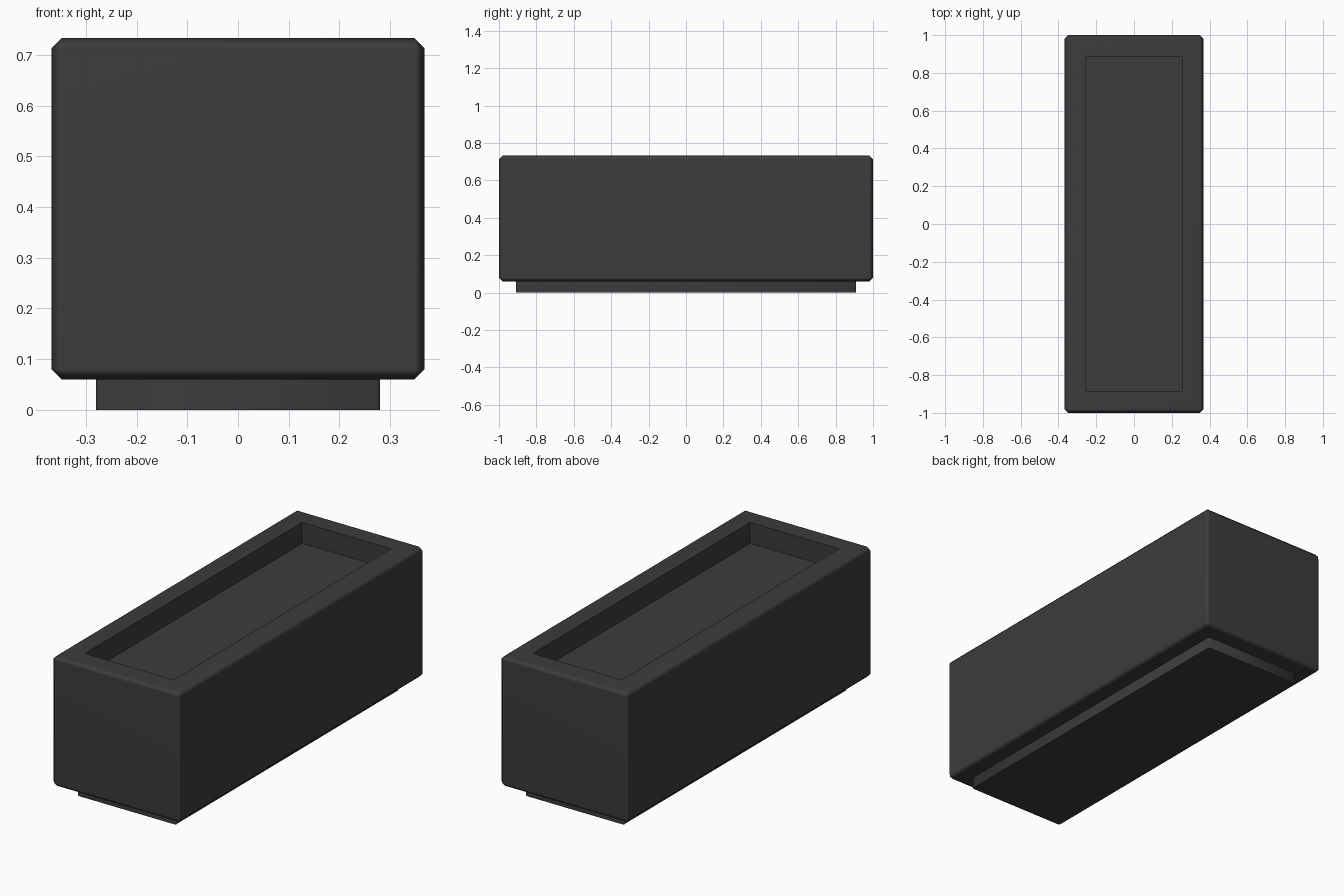
import bpy, bmesh
from mathutils import Matrix

cube = bpy.data.objects.get("Cube")
if cube:
    bpy.data.objects.remove(cube, do_unlink=True)

charcoal = bpy.data.materials.new("charcoal")
charcoal.use_nodes = True
colour = (0.045, 0.045, 0.045, 1)
charcoal.diffuse_color = colour
bsdf = charcoal.node_tree.nodes["Principled BSDF"]
bsdf.inputs["Base Color"].default_value = colour
bsdf.inputs["Roughness"].default_value = 0.8


def box(bm, hx, hy, z0, z1):
    """Add a box with half sizes hx, hy between two heights."""
    size = Matrix.Diagonal((2 * hx, 2 * hy, z1 - z0, 1))
    return bmesh.ops.create_cube(
        bm, size=1, matrix=Matrix.Translation((0, 0, (z0 + z1) / 2)) @ size)


def finish(bm, name, angle):
    mesh = bpy.data.meshes.new(name)
    bmesh.ops.recalc_face_normals(bm, faces=bm.faces)
    bm.to_mesh(mesh)
    bm.free()
    mesh.materials.append(charcoal)
    obj = bpy.data.objects.new(name, mesh)
    bpy.context.collection.objects.link(obj)
    bpy.ops.object.select_all(action='DESELECT')
    obj.select_set(True)
    bpy.context.view_layer.objects.active = obj
    bpy.ops.object.shade_smooth_by_angle(angle=angle)
    return obj


# Planter body: chamfered block with a recessed top
HX, HY, BOTTOM, TOP, WALL, DEPTH = 0.368, 1.0, 0.06, 0.733, 0.114, 0.11
bm = bmesh.new()
box(bm, HX, HY, BOTTOM, TOP)
top = max(bm.faces, key=lambda f: f.calc_center_median().z)
bmesh.ops.inset_region(bm, faces=[top], thickness=WALL, use_even_offset=True)
floor = bmesh.ops.extrude_discrete_faces(bm, faces=[top])["faces"][0]
bmesh.ops.translate(bm, verts=floor.verts, vec=(0, 0, -DEPTH))
outer = [e for e in bm.edges
         if all(abs(v.co.x) > HX - 0.01 for v in e.verts)]
bmesh.ops.bevel(bm, geom=outer, offset=0.02, segments=1, affect='EDGES')
body = finish(bm, "planter_body", 0.9)
weighted = body.modifiers.new("Weighted normals", 'WEIGHTED_NORMAL')
weighted.keep_sharp = True

# Soil bed: thin plate lying in the recess
bm = bmesh.new()
box(bm, HX - WALL, HY - WALL, TOP - DEPTH - 0.01, TOP - DEPTH + 0.002)
finish(bm, "soil_bed", 0.5)

# Plinth: recessed foot under the body
bm = bmesh.new()
box(bm, 0.28, 0.91, 0, BOTTOM + 0.02)
uprights = [e for e in bm.edges
            if abs(e.verts[0].co.z - e.verts[1].co.z) > 0.01]
bmesh.ops.bevel(bm, geom=uprights, offset=0.005, segments=1, affect='EDGES')
finish(bm, "plinth", 0.9)
